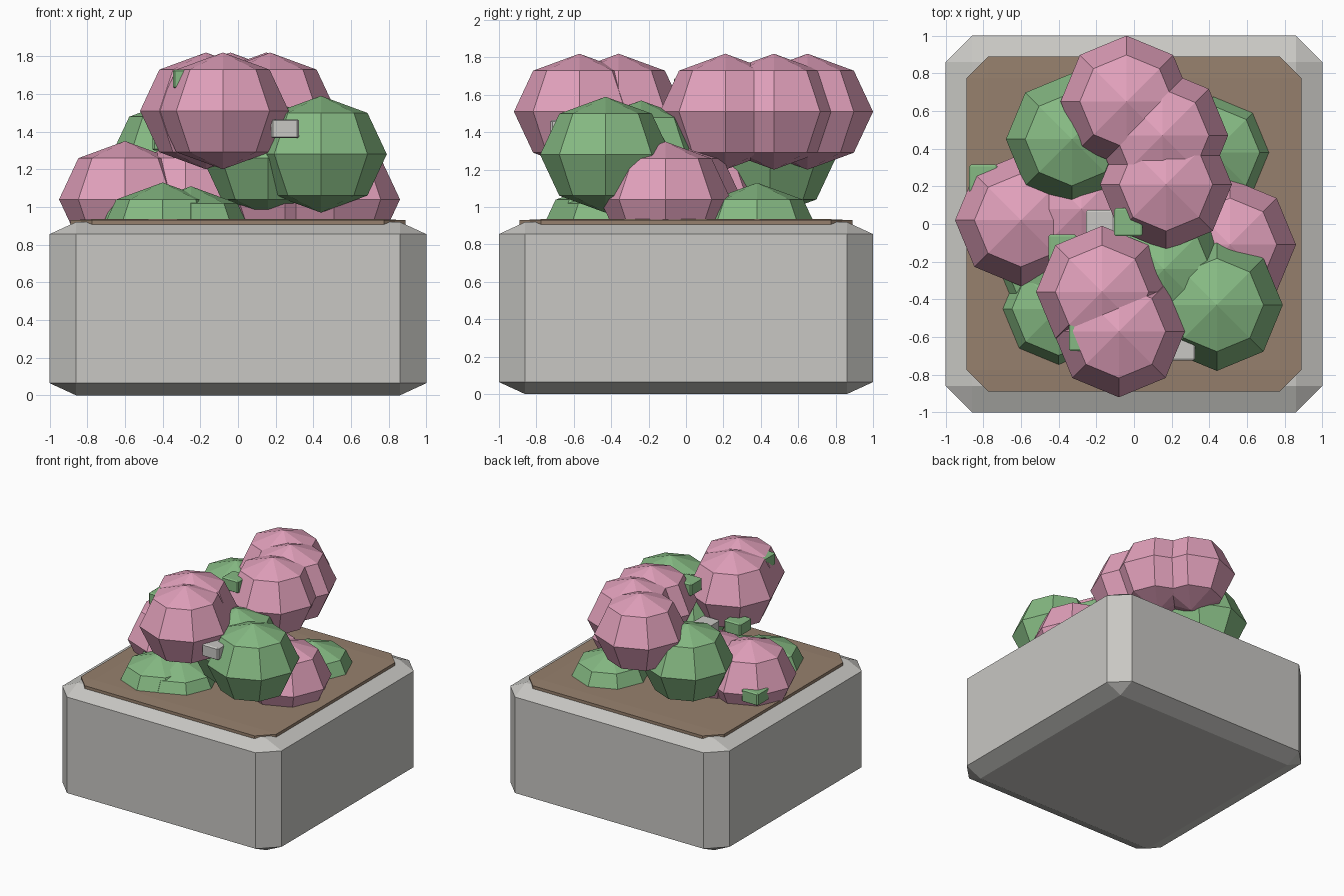
import bpy
import bmesh
from mathutils import Matrix

default = bpy.data.objects.get("Cube")
if default:
    bpy.data.objects.remove(default, do_unlink=True)


def linear(c):
    c /= 255
    return c / 12.92 if c <= 0.04045 else ((c + 0.055) / 1.055) ** 2.4


def material(name, r, g, b):
    m = bpy.data.materials.new(name)
    m.use_nodes = True
    color = (linear(r), linear(g), linear(b), 1)
    m.diffuse_color = color
    bsdf = m.node_tree.nodes["Principled BSDF"]
    bsdf.inputs["Base Color"].default_value = color
    bsdf.inputs["Roughness"].default_value = 0.9
    return m


stone = material("pale stone", 200, 199, 195)
soil = material("brown soil", 150, 128, 109)
leaf = material("leaf green", 134, 186, 131)
petal = material("petal pink", 225, 160, 187)


def add_object(name, bm, mat):
    mesh = bpy.data.meshes.new(name)
    bm.to_mesh(mesh)
    bm.free()
    mesh.materials.append(mat)
    obj = bpy.data.objects.new(name, mesh)
    bpy.context.collection.objects.link(obj)
    return obj


def chamfered_box(name, mat, center, size, cut):
    """Cube chamfered by a fraction of its side, then stretched to size."""
    bm = bmesh.new()
    bmesh.ops.create_cube(bm, size=1)
    bmesh.ops.bevel(bm, geom=bm.edges[:], offset=cut, segments=1,
                    affect='EDGES')
    bmesh.ops.scale(bm, vec=size, verts=bm.verts)
    bmesh.ops.translate(bm, vec=center, verts=bm.verts)
    return add_object(name, bm, mat)


def clump(name, mat, centers, radius=0.35, half_height=0.31):
    """Overlapping eight-sided balls."""
    bm = bmesh.new()
    for c in centers:
        place = Matrix.Translation(c) @ Matrix.Diagonal(
            (radius, radius, half_height, 1))
        bmesh.ops.create_uvsphere(bm, u_segments=8, v_segments=4, radius=1,
                                  matrix=place)
    return add_object(name, bm, mat)


# Planter and earth
chamfered_box("planter", stone, (0, 0, 0.46), (2, 2, 0.92), 0.07)
chamfered_box("soil", soil, (0, 0, 0.895), (1.78, 1.78, 0.08), 0.065)

# Blossom clumps
clump("front_blossom", petal, [(-0.08, -0.57, 1.51), (-0.17, -0.36, 1.51)])
clump("back_blossom", petal, [(0.17, 0.21, 1.51), (0.15, 0.47, 1.51),
                              (-0.04, 0.65, 1.51)])
clump("right_low_blossom", petal, [(-0.6, 0.02, 1.04), (-0.28, 0.08, 1.04)])
clump("left_low_blossom", petal, [(0.51, -0.11, 1.04), (0.25, -0.05, 1.04)])

# Foliage clumps
clump("front_left_foliage", leaf, [(0.44, -0.43, 1.28), (0.16, -0.24, 1.26)])
clump("back_right_foliage", leaf, [(-0.33, 0.45, 1.26)])
clump("front_right_low_foliage", leaf, [(-0.4, -0.45, 0.82),
                                        (-0.42, -0.26, 0.8),
                                        (-0.25, -0.4, 0.8)])
clump("back_left_low_foliage", leaf, [(0.42, 0.38, 0.82)])

# Small leaf blocks and pebbles
block = (0.15, 0.15, 0.1)
leaf_spots = [(-0.8, 0.24, 1.03), (-0.38, -0.13, 1.35),
              (-0.03, 0.01, 1.64), (-0.27, -0.6, 1.68)]
for i, spot in enumerate(leaf_spots):
    chamfered_box(f"leaf_block_{i + 1}", leaf, spot, block, 0.07)
for i, spot in enumerate([(0.25, -0.65, 1.415), (-0.18, 0.0, 1.33)]):
    chamfered_box(f"pebble_{i + 1}", stone, spot, block, 0.07)
